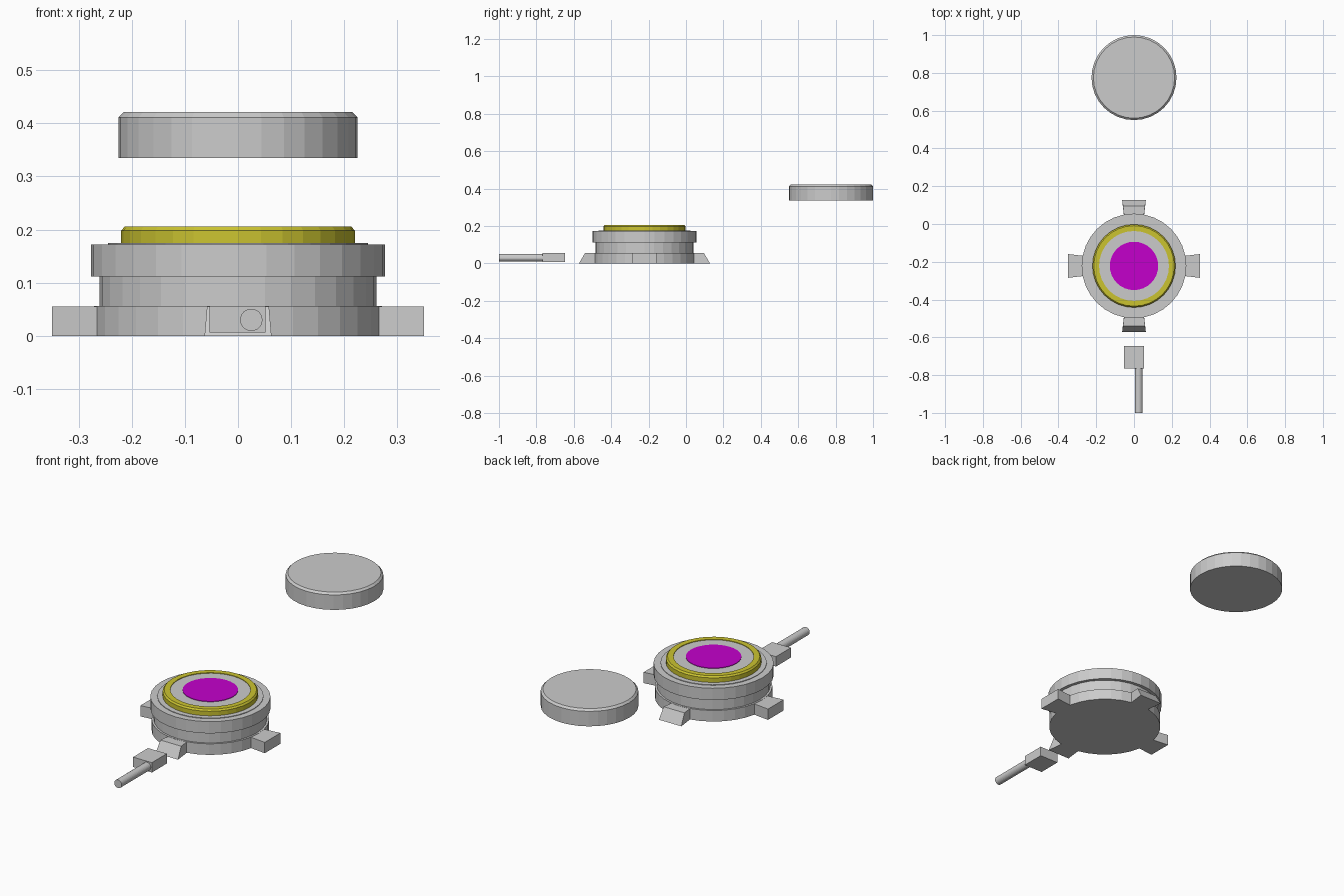
import bpy, bmesh, math

if "Cube" in bpy.data.objects:
    bpy.data.objects.remove(bpy.data.objects["Cube"])

SIDES = 32
CY = -0.222          # centre of the base unit


def material(name, rgb):
    m = bpy.data.materials.new(name)
    m.diffuse_color = (*rgb, 1)
    m.use_nodes = True
    m.node_tree.nodes["Principled BSDF"].inputs["Base Color"].default_value = m.diffuse_color
    return m


def finish(name, bm, mat=None):
    bmesh.ops.recalc_face_normals(bm, faces=bm.faces)
    me = bpy.data.meshes.new(name)
    bm.to_mesh(me)
    bm.free()
    ob = bpy.data.objects.new(name, me)
    bpy.context.collection.objects.link(ob)
    if mat:
        me.materials.append(mat)
    return ob


def lathe(name, profile, center, mat=None, closed=False, sides=SIDES):
    """Revolve (radius, z) points; open profiles are capped at both ends."""
    bm = bmesh.new()
    rings = [[bm.verts.new((r * math.cos(2 * math.pi * i / sides),
                            r * math.sin(2 * math.pi * i / sides), z))
              for i in range(sides)] for r, z in profile]
    pairs = list(zip(rings, rings[1:]))
    if closed:
        pairs.append((rings[-1], rings[0]))
    else:
        bm.faces.new(rings[0])
        bm.faces.new(rings[-1])
    for a, b in pairs:
        for i in range(sides):
            j = (i + 1) % sides
            bm.faces.new((a[i], a[j], b[j], b[i]))
    ob = finish(name, bm, mat)
    ob.location = center
    return ob


def foot(name, angle, top_reach):
    """Flared foot pointing along +x, its outer end optionally sloped."""
    bm = bmesh.new()
    vs = []
    for z, reach in ((0, 0.35), (0.055, top_reach)):
        half = 0.05 + 0.013 * (reach - 0.26) / 0.09
        vs.append([bm.verts.new(p) for p in (
            (0.24, -0.05, z), (reach, -half, z), (reach, half, z), (0.24, 0.05, z))])
    lo, hi = vs
    bm.faces.new(lo)
    bm.faces.new(hi)
    for i in range(4):
        j = (i + 1) % 4
        bm.faces.new((lo[i], lo[j], hi[j], hi[i]))
    ob = finish(name, bm)
    ob.location = (0, CY, 0)
    ob.rotation_euler.z = angle


yellow = material("yellow", (0.60, 0.55, 0.03))
magenta = material("magenta", (0.55, 0.0, 0.60))
base = (0, CY, 0)

# base body: lower disc, waist, wide collar and thin lip
lathe("base_body", [(0.271, 0), (0.271, 0.056), (0.261, 0.056), (0.261, 0.112),
                    (0.277, 0.112), (0.277, 0.172), (0.245, 0.172), (0.245, 0.175)], base)

# yellow rim, inner plate and coloured centre
lathe("rim", [(0.22, 0.173), (0.22, 0.198), (0.213, 0.206), (0.185, 0.206), (0.185, 0.173)],
      base, yellow, closed=True)
lathe("inner_plate", [(0.185, 0.174), (0.185, 0.203)], base)
lathe("centre_disc", [(0.128, 0.19), (0.128, 0.2055)], base, magenta)

# four feet: vertical ends at the sides, sloped ends front and back
foot("right_foot", 0, 0.35)
foot("left_foot", math.pi, 0.35)
foot("back_foot", math.pi / 2, 0.318)
foot("front_foot", -math.pi / 2, 0.318)

# detached lid
lathe("lid", [(0.225, 0.335), (0.225, 0.411), (0.215, 0.421)], (0, 0.775, 0))

# plug block and cable
bm = bmesh.new()
bmesh.ops.create_cube(bm, size=1)
plug = finish("plug", bm)
plug.scale = (0.106, 0.12, 0.05)
plug.location = (-0.001, -0.706, 0.031)

cable = lathe("cable", [(0.021, 0), (0.021, 0.24)], (0.025, -0.76, 0.03), sides=24)
cable.rotation_euler.x = math.pi / 2
